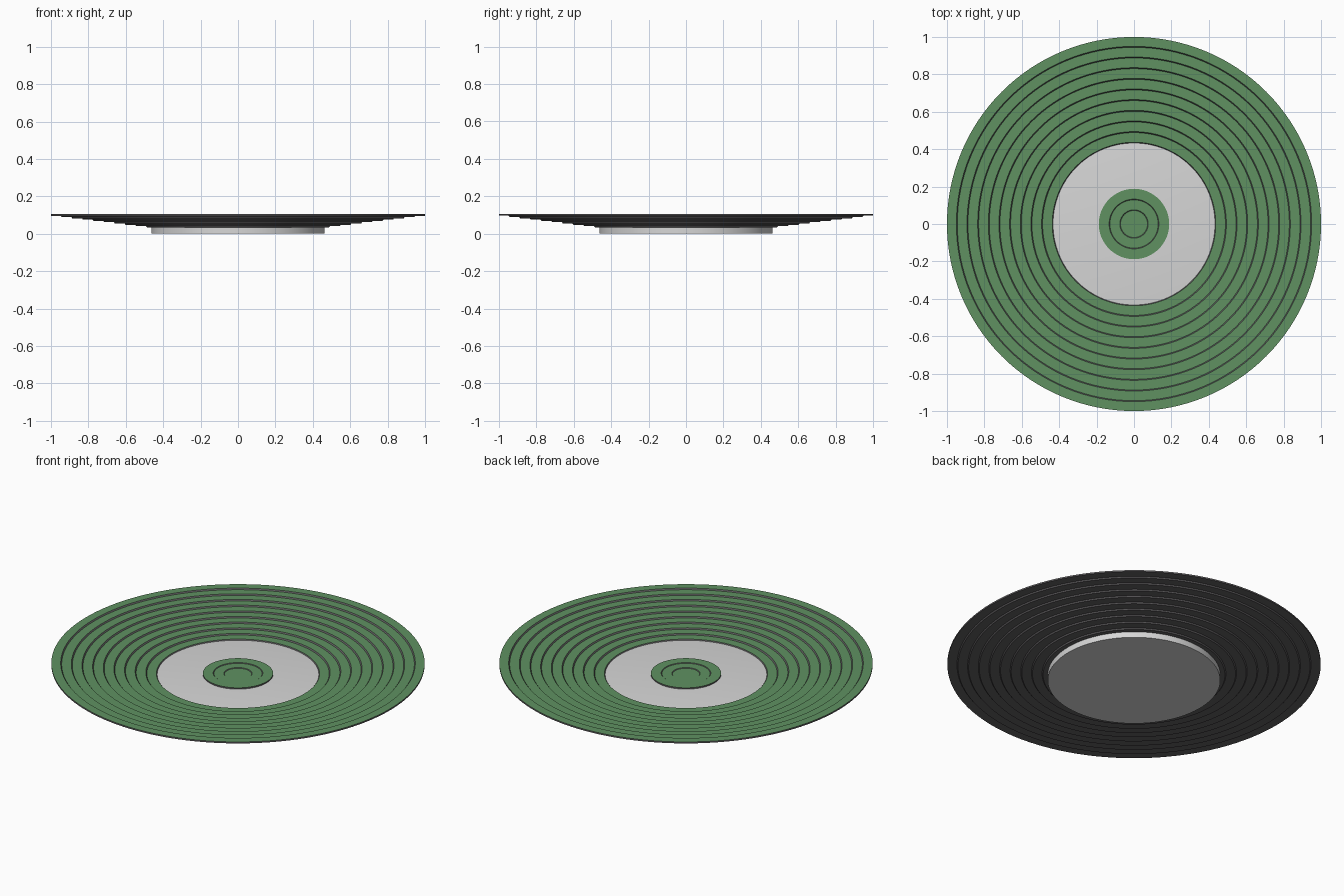
import bpy, bmesh, math

cube = bpy.data.objects.get("Cube")
if cube:
    bpy.data.objects.remove(cube, do_unlink=True)

SEG = 128


def material(name, rgb):
    m = bpy.data.materials.new(name)
    m.diffuse_color = (*rgb, 1)
    m.use_nodes = True
    m.node_tree.nodes["Principled BSDF"].inputs["Base Color"].default_value = (*rgb, 1)
    return m


green = material("green", (0.115, 0.285, 0.12))
dark = material("dark grey", (0.12, 0.115, 0.12))
pale = material("pale grey", (0.68, 0.68, 0.68))


def lathe(name, profile, mats, closed=False):
    """Spin (radius, height) points around z; flat tops take the first material."""
    bm = bmesh.new()
    verts = [bm.verts.new((r, 0, z)) for r, z in profile]
    pairs = list(zip(verts, verts[1:] + verts[:1])) if closed else list(zip(verts, verts[1:]))
    edges = [bm.edges.new(p) for p in pairs]
    bmesh.ops.spin(bm, geom=verts + edges, axis=(0, 0, 1), cent=(0, 0, 0),
                   angle=math.tau, steps=SEG, use_duplicate=False)
    bmesh.ops.remove_doubles(bm, verts=bm.verts, dist=1e-5)
    bmesh.ops.recalc_face_normals(bm, faces=bm.faces)
    for f in bm.faces:
        f.material_index = 0 if f.normal.z > 0.9 else len(mats) - 1
    mesh = bpy.data.meshes.new(name)
    bm.to_mesh(mesh)
    bm.free()
    for m in mats:
        mesh.materials.append(m)
    ob = bpy.data.objects.new(name, mesh)
    bpy.context.collection.objects.link(ob)
    bpy.ops.object.select_all(action='DESELECT')
    ob.select_set(True)
    bpy.context.view_layer.objects.active = ob
    bpy.ops.object.shade_smooth_by_angle(angle=math.radians(30))
    return ob


# Round base with its pale floor
lathe("base_disc", [(0, 0), (0.462, 0), (0.462, 0.034), (0.43, 0.038), (0, 0.038)], [pale])

# Ten terraces climbing outward to the rim
RINGS, INNER, FLOOR, RIM, SLOPE = 10, 0.43, 0.036, 0.105, 0.007
width = (1 - INNER) / RINGS
rise = (RIM - FLOOR) / RINGS
for k in range(RINGS):
    r0 = INNER + k * width
    r1 = r0 + width
    top = FLOOR + (k + 1) * rise
    under = top - rise - 0.002
    lathe(f"terrace_{k + 1}",
          [(r0, under), (r0 + SLOPE, top), (min(r1 + SLOPE, 1), top), (r1, under)],
          [green, dark], closed=True)

# Stepped centre medallion, dipping slightly to the middle
lathe("centre_medallion",
      [(0, 0.040), (0.072, 0.040), (0.076, 0.043), (0.129, 0.043),
       (0.133, 0.046), (0.188, 0.046), (0.188, 0.037)], [green, dark])
